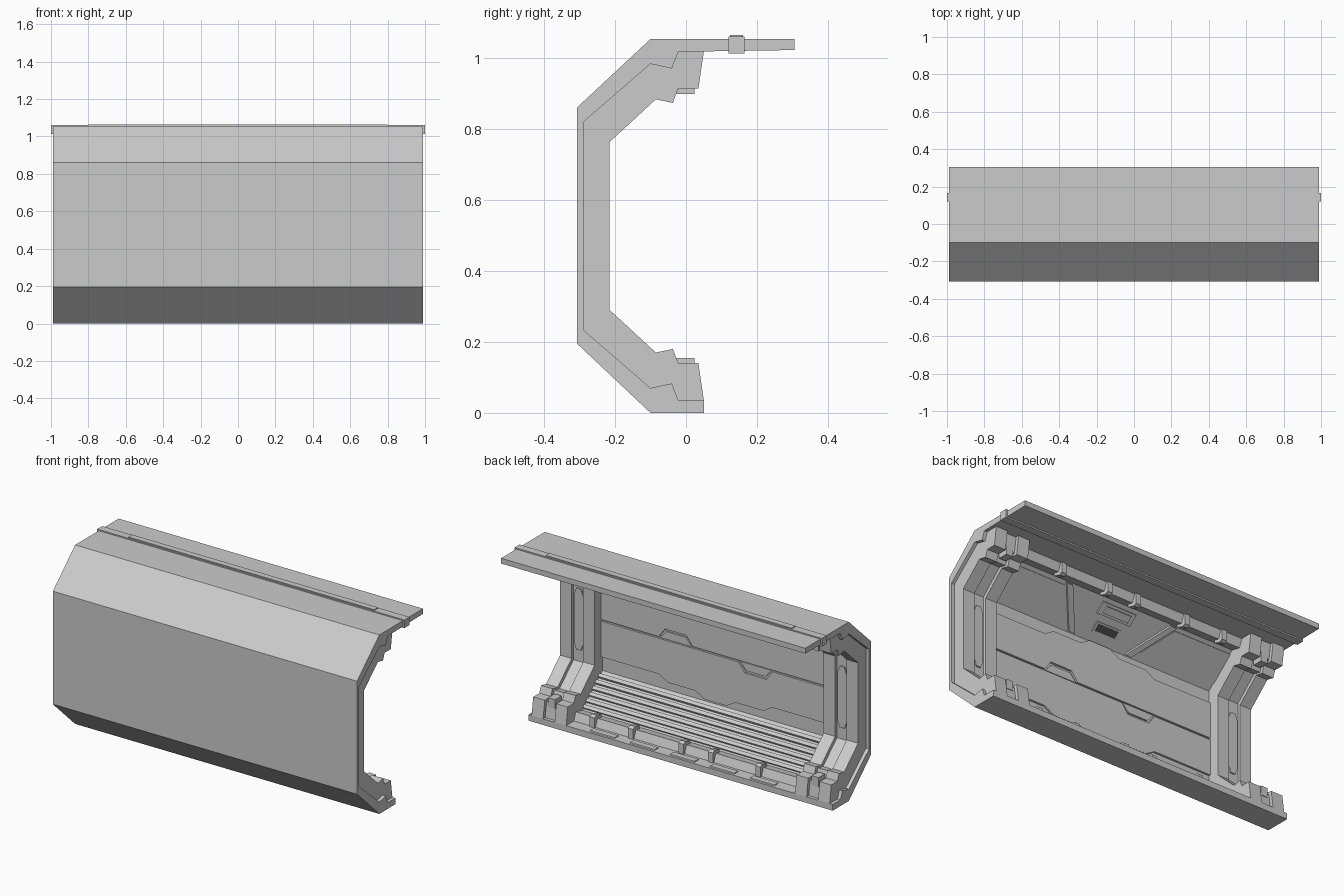
import bpy, bmesh
from mathutils import Vector

if "Cube" in bpy.data.objects:
    bpy.data.objects.remove(bpy.data.objects["Cube"])

H = 1.053  # overall height of the C-shaped section; details mirror about H / 2


def solid(name, base, offset):
    """Extrude a closed polygon of 3D points along an offset vector."""
    bm = bmesh.new()
    face = bm.faces.new([bm.verts.new(p) for p in base])
    ext = bmesh.ops.extrude_face_region(bm, geom=[face])
    bmesh.ops.translate(bm, vec=Vector(offset),
                        verts=[g for g in ext["geom"] if isinstance(g, bmesh.types.BMVert)])
    # the extruded-from face may be dropped by the operator, so close it again
    edges = [e for e in bm.edges if e.is_boundary]
    if edges:
        bmesh.ops.holes_fill(bm, edges=edges)
    bmesh.ops.recalc_face_normals(bm, faces=bm.faces)
    mesh = bpy.data.meshes.new(name)
    bm.to_mesh(mesh)
    bm.free()
    ob = bpy.data.objects.new(name, mesh)
    bpy.context.collection.objects.link(ob)
    return ob


def prism(name, yz, x0, x1):
    return solid(name, [(x0, y, z) for y, z in yz], (x1 - x0, 0, 0))


def box(name, x, y, z):
    return prism(name, [(y[0], z[0]), (y[1], z[0]), (y[1], z[1]), (y[0], z[1])], *x)


def plate(name, uv, origin, v, n, t):
    """Thin plate: u runs along x, v up the surface, n is the inward normal."""
    o, v, n = Vector(origin), Vector(v).normalized(), Vector(n).normalized()
    return solid(name, [o + Vector((a, 0, 0)) + v * b - n * 0.004 for a, b in uv], n * (t + 0.004))


def flip(pts):
    return [(y, H - z) for y, z in reversed(pts)]


# outer shell with roof overhang
lower_in = [(0.05, 0.036), (-0.022, 0.036), (-0.04, 0.083), (-0.10, 0.07), (-0.287, 0.232)]
upper_in = flip(lower_in[1:])
outer = [(0.305, 1.022), (0.305, H), (-0.10, H), (-0.307, 0.86), (-0.307, 0.195), (-0.10, 0), (0.05, 0)]
prism("shell", outer + lower_in + upper_in, -0.99, 0.99)

# roof seal strip crossing the overhang
box("roof_strip", (-1, 1), (0.119, 0.165), (1.012, 1.060))
box("roof_strip_middle", (-0.8, 0.8), (0.124, 0.160), (1.013, 1.065))

# end ribs: two rails, a recessed channel and small fittings
half = [(0.05, 0.036), (0.035, 0.14), (-0.022, 0.14), (-0.037, 0.18), (-0.085, 0.17), (-0.215, 0.29)]
back = [(0.05, 1.03), (-0.10, 1.03), (-0.293, 0.85), (-0.293, 0.20), (-0.10, 0.02), (0.05, 0.02)]
inner = [(y - 0.018, z - 0.014) for y, z in half]
for s in (-1, 1):
    rail = half + flip(half) + back
    channel = inner + flip(inner) + [(y - 0.018 if y > 0 else y, z) for y, z in back]
    prism("rib_inner_rail", rail, s * 0.745, s * 0.82)
    prism("rib_outer_rail", rail, s * 0.895, s * 0.97)
    prism("rib_channel", channel, s * 0.82, s * 0.895)
    plate("rib_panel", [(-0.015, -0.18), (0.015, -0.18), (0.03, -0.14), (0.03, 0.14),
                        (0.015, 0.18), (-0.015, 0.18), (-0.03, 0.14), (-0.03, -0.14)],
          (s * 0.8575, -0.233, H / 2), (0, 0, 1), (0, 1, 0), 0.008)
    for low in (True, False):
        for x in (0.7825, 0.9325):
            z = [(0.03, 0.06), (0.042, 0.06), (0.034, 0.12), (0.02, 0.12)]
            prism("rib_foot_pad", z if low else flip(z), s * (x - 0.025), s * (x + 0.025))
        z = (0.10, 0.155) if low else (H - 0.155, H - 0.10)
        box("rib_foot_latch", (s * 0.835, s * 0.88), (-0.035, 0.024), z)

# stepped slats on the lower slope
N = 6
a, b = Vector((-0.105, 0.074)), Vector((-0.275, 0.229))
d = b - a
nrm = Vector((-d.y, d.x)).normalized()
if nrm.x < 0:
    nrm = -nrm
for i in range(N):
    p, q = a + d * (i / N), a + d * ((i + 0.8) / N)
    top = [q - (q - p) * 0.15 + nrm * 0.009, p + (q - p) * 0.2 + nrm * 0.009]
    prism("floor_slat", [tuple(c) for c in [p - nrm * 0.012, q - nrm * 0.012] + top], -0.75, 0.75)

# back wall panels: jogged outer edge, notched seam; the upper one is the lower turned half round
notch = [(0.75, 0), (-0.15, 0), (-0.19, -0.055), (-0.33, -0.055), (-0.37, 0), (-0.75, 0)]
jog = [(0.75, -0.215), (0.37, -0.215), (0.31, -0.25), (0.13, -0.25), (0.07, -0.285)]
edge = [(-u, v) for u, v in jog] + [(u, v) for u, v in reversed(jog)]
seam = [(u, v - 0.005) for u, v in notch]
wall = ((0, -0.287, H / 2 + 0.005), (0, 0, 1), (0, 1, 0))
lower_panel = seam + edge
plate("lower_wall_panel", lower_panel, *wall, 0.012)
plate("upper_wall_panel", [(-u, -v) for u, v in lower_panel], *wall, 0.012)
tab = [(-0.365, 0), (-0.323, -0.046), (-0.197, -0.046), (-0.155, 0)]
plate("lower_seam_tab", tab, *wall, 0.009)
plate("upper_seam_tab", [(-u, -v) for u, v in tab], *wall, 0.009)

# upper slope: spreading beams, lamp box, vent and trim
slope = ((0, -0.1935, 0.902), (0, 0.187, 0.162), (0, 0.162, -0.187))
for s in (-1, 1):
    plate("roof_beam", [(s * 0.17, -0.115), (s * 0.21, -0.115), (s * 0.37, 0.118), (s * 0.33, 0.118)],
          *slope, 0.014)
    plate("roof_side_panel", [(s * 0.25, -0.075), (s * 0.75, -0.075), (s * 0.75, 0.10), (s * 0.372, 0.10)],
          *slope, 0.006)


def slope_rect(name, w, v0, v1, t):
    return plate(name, [(-w, v0), (w, v0), (w, v1), (-w, v1)], *slope, t)


slope_rect("lamp_base", 0.11, 0.03, 0.10, 0.010)
slope_rect("lamp_box", 0.08, 0.045, 0.085, 0.022)
slope_rect("vent_frame", 0.08, -0.07, -0.01, 0.006)
vent = slope_rect("vent_grille", 0.065, -0.06, -0.02, 0.009)
dark = bpy.data.materials.new("dark_vent")
dark.diffuse_color = (0.08, 0.08, 0.08, 1)
dark.use_nodes = True
dark.node_tree.nodes["Principled BSDF"].inputs["Base Color"].default_value = dark.diffuse_color
vent.data.materials.append(dark)

# clips along the floor ridge, repeated half round along the ceiling
clip = [(-0.075, 0.06), (-0.075, 0.092), (-0.03, 0.105), (-0.012, 0.095), (-0.012, 0.03)]
for x in (0.62, 0.37, 0.04, -0.15, -0.46):
    prism("floor_clip", clip, x - 0.016, x + 0.016)
    prism("ceiling_clip", flip(clip), -x - 0.016, -x + 0.016)

# raised pads on the sill
for i in range(-2, 3):
    x = i * 0.26
    prism("sill_pad", [(0.0, 0.03), (0.0, 0.041), (0.034, 0.041), (0.04, 0.03)], x - 0.08, x + 0.08)
